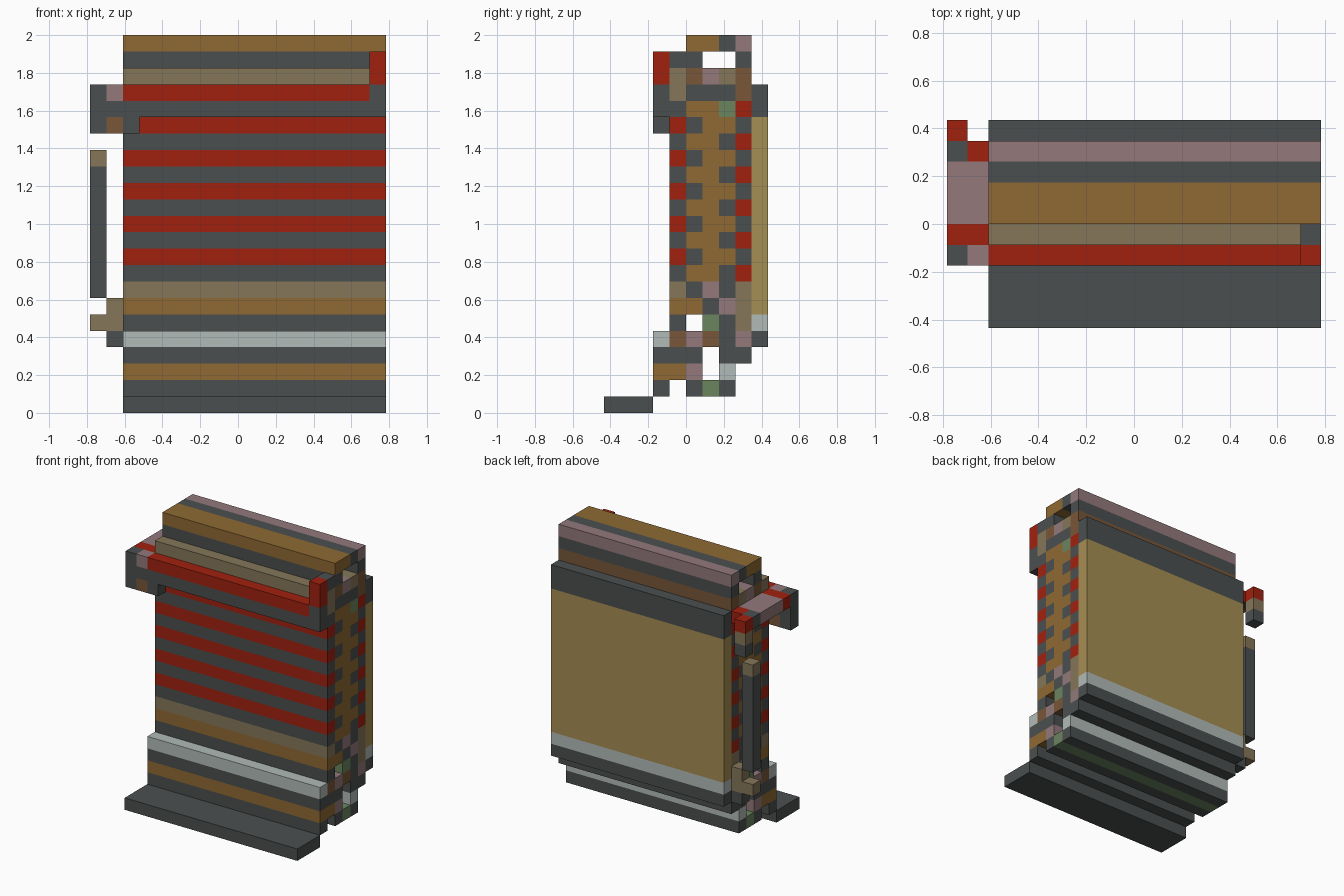
import bpy, bmesh

CELL = 2 / 23
cube = bpy.data.objects.get("Cube")
if cube:
    bpy.data.objects.remove(cube)

# Colours: letter -> (plain name, hex)
PALETTE = {
    "K": ("dark_grey", "4b4f4f"), "R": ("red", "a1210f"),
    "O": ("ochre", "8f6a33"), "T": ("tan", "857658"),
    "P": ("dusty_pink", "93797b"), "B": ("brown", "785738"),
    "G": ("moss_green", "6b855f"), "W": ("pale_grey", "b1bbb8"),
    "Y": ("gold", "a68e53"),
}


def linear(v):
    return v / 12.92 if v < 0.04 else ((v + 0.055) / 1.055) ** 2.4


MATS = {}
for key, (name, code) in PALETTE.items():
    rgba = [linear(b / 255) for b in bytes.fromhex(code)] + [1]
    mat = bpy.data.materials.new(name)
    mat.use_nodes = True
    mat.diffuse_color = rgba
    bsdf = mat.node_tree.nodes["Principled BSDF"]
    bsdf.inputs["Base Color"].default_value = rgba
    bsdf.inputs["Roughness"].default_value = 0.9
    MATS[key] = mat


def beam(name, rows, y, top, x0=2, x1=18):
    """Extrude a side section along x. Rows run downward, letters run backward from y."""
    cells = {(y + j, top - i): c for i, row in enumerate(rows)
             for j, c in enumerate(row) if c != "."}
    used = sorted(set(cells.values()))
    bm = bmesh.new()

    def quad(points, colour):
        verts = [bm.verts.new(((a - 9) * CELL, (b - 5) * CELL, c * CELL)) for a, b, c in points]
        bm.faces.new(verts).material_index = used.index(colour)

    for (j, k), c in cells.items():
        ring = [(j, k), (j + 1, k), (j + 1, k + 1), (j, k + 1)]
        quad([(x1, *p) for p in ring], c)
        quad([(x0, *p) for p in reversed(ring)], c)
        steps = [(0, -1), (1, 0), (0, 1), (-1, 0)]
        for n, (dj, dk) in enumerate(steps):
            if (j + dj, k + dk) not in cells:
                a, b = ring[n], ring[(n + 1) % 4]
                quad([(x0, *a), (x0, *b), (x1, *b), (x1, *a)], c)
    bmesh.ops.remove_doubles(bm, verts=bm.verts, dist=1e-5)
    bmesh.ops.recalc_face_normals(bm, faces=bm.faces)
    mesh = bpy.data.meshes.new(name)
    bm.to_mesh(mesh)
    bm.free()
    for c in used:
        mesh.materials.append(MATS[c])
    obj = bpy.data.objects.new(name, mesh)
    bpy.context.collection.objects.link(obj)
    return obj


# Striped main body and the cap above it
beam("striped_body", ["KOOGR"] + ["RKOOK", "KOOKR"] * 5, 4, 18)
beam("top_cap", [".OOKP", ".K..K", "TBPTB", "TKKKB"], 4, 22)

# Rear panel with dark head, gold field and pale hem
beam("rear_panel", ["K", "K"] + ["Y"] * 12 + ["W", "K"], 9, 19)

# Lower body, stepped base and front ledge
beam("lower_body", ["TKPKT", "OOKPT", "K.GKT"], 4, 7)
beam("stepped_base", ["WBPBKP", "KKK.KK", "OOP.W.", "K.KGK."], 3, 4)
beam("front_ledge", ["KKK"], 0, 0)

# Front rail with its raised end post
beam("front_rail_stripe", ["R"], 3, 19, 2, 17)
beam("front_rail", ["K"], 3, 18)
beam("rail_end_post", ["RK", "R.", "K."], 3, 21, 17, 18)

# Side arm: front bracket, top bar and rear hook
beam("bracket_outer", ["K", "K", "K"], 3, 19, 0, 1)
beam("bracket_inner", ["P", "K", "B"], 3, 19, 1, 2)
beam("bracket_lip", ["K"], 3, 17, 2, 3)
beam("arm_bar_outer", ["RPPPK"], 4, 19, 0, 1)
beam("arm_bar_inner", ["RPPPR"], 4, 19, 1, 2)
beam("arm_hook", ["R", "T", "K"], 9, 19, 0, 1)

# Hanging side handle and its lower mount
beam("side_handle", ["T"] + ["K"] * 8, 8, 15, 0, 1)
beam("handle_foot", ["T"], 8, 5, 0, 1)
beam("handle_mount", ["T", "T", "K"], 8, 6, 1, 2)
